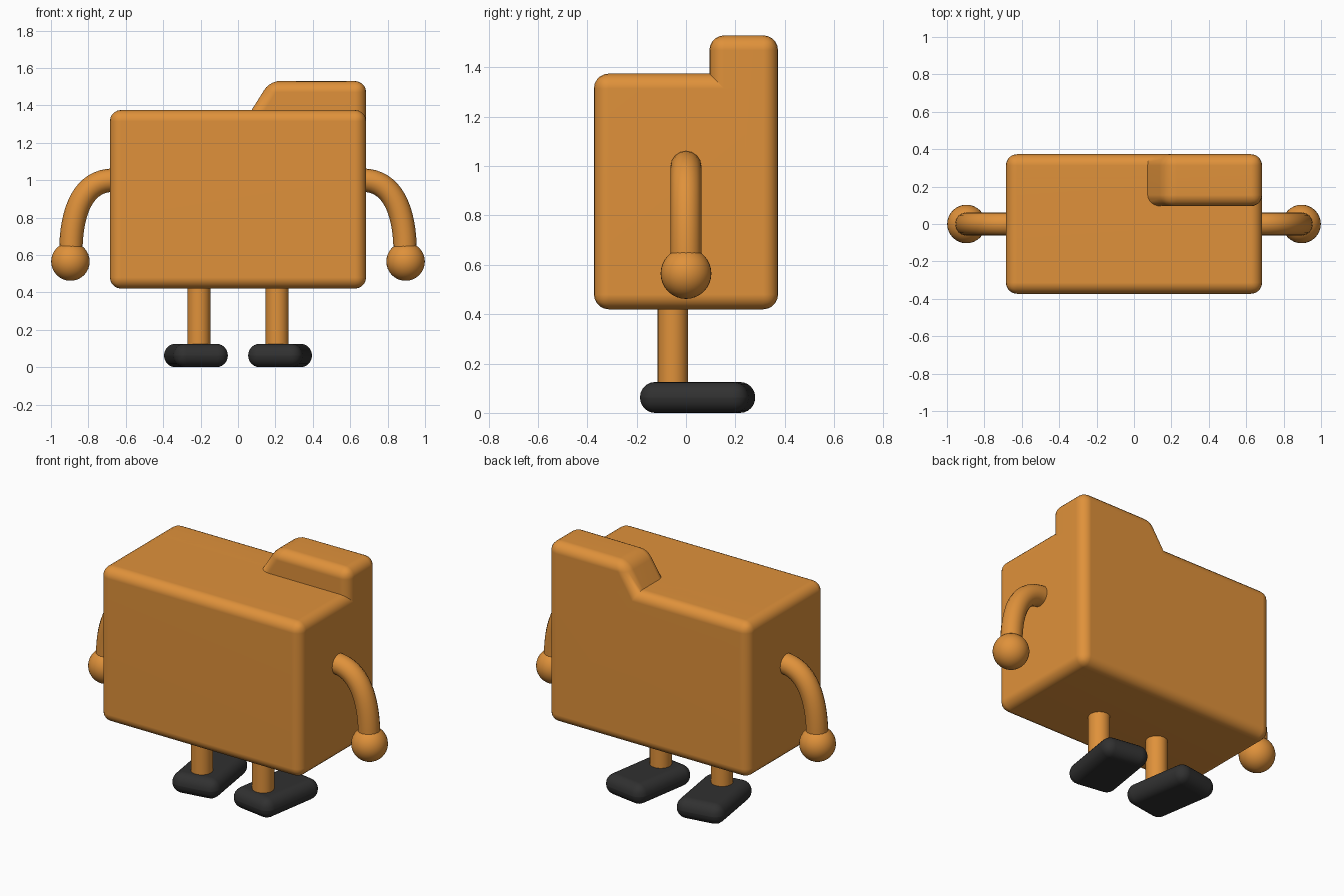
import bpy, bmesh, math
from mathutils import Matrix, Vector

if "Cube" in bpy.data.objects:
    bpy.data.objects.remove(bpy.data.objects["Cube"])


def material(name, rgb):
    m = bpy.data.materials.new(name)
    m.diffuse_color = (*rgb, 1)
    m.use_nodes = True
    m.node_tree.nodes["Principled BSDF"].inputs["Base Color"].default_value = m.diffuse_color
    return m


ORANGE = material("folder orange", (0.74, 0.285, 0.043))
BLACK = material("shoe black", (0.03, 0.03, 0.03))


def finish(ob, mat, angle=40):
    ob.data.materials.clear()
    ob.data.materials.append(mat)
    bpy.ops.object.select_all(action='DESELECT')
    ob.select_set(True)
    bpy.context.view_layer.objects.active = ob
    bpy.ops.object.shade_smooth_by_angle(angle=math.radians(angle))
    mod = ob.modifiers.new("flat faces", 'WEIGHTED_NORMAL')
    mod.keep_sharp = True


def rounded_prism(name, profile, y0, y1, radius, mat, segments=5):
    """Extrude an x-z profile along y and round every convex edge."""
    bm = bmesh.new()
    face = bm.faces.new([bm.verts.new((x, y0, z)) for x, z in profile])
    out = bmesh.ops.extrude_face_region(bm, geom=[face])
    moved = [g for g in out["geom"] if isinstance(g, bmesh.types.BMVert)]
    bmesh.ops.translate(bm, verts=moved, vec=(0, y1 - y0, 0))
    bmesh.ops.recalc_face_normals(bm, faces=bm.faces)
    bm.normal_update()
    edges = [e for e in bm.edges if e.is_convex]
    bmesh.ops.bevel(bm, geom=edges, offset=radius, offset_type='OFFSET',
                    segments=segments, profile=0.5, affect='EDGES',
                    clamp_overlap=True)
    me = bpy.data.meshes.new(name)
    bm.to_mesh(me)
    bm.free()
    ob = bpy.data.objects.new(name, me)
    bpy.context.collection.objects.link(ob)
    finish(ob, mat)
    return ob


def rect(x0, x1, z0, z1):
    return [(x0, z0), (x1, z0), (x1, z1), (x0, z1)]


# Folder body: thick front block and a back panel carrying the raised tab
W, BOTTOM, TOP, TAB = 0.685, 0.42, 1.375, 1.53
rounded_prism("body_front", rect(-W, W, BOTTOM, TOP), -0.373, 0.30, 0.06, ORANGE)
rounded_prism("body_back_with_tab",
              [(-W, BOTTOM), (W, BOTTOM), (W, TAB), (0.17, TAB), (0.073, TOP), (-W, TOP)],
              0.095, 0.373, 0.06, ORANGE)

for side, label in ((-1, "left"), (1, "right")):
    # Arm: bent tube leaving the side of the body
    curve = bpy.data.curves.new(label + "_arm", 'CURVE')
    curve.dimensions = '3D'
    curve.bevel_depth = 0.0625
    curve.bevel_resolution = 6
    curve.use_fill_caps = True
    curve.resolution_u = 16
    sp = curve.splines.new('BEZIER')
    sp.bezier_points.add(1)
    path = [((0.55, 1.0), (0.665, 1.0), (0.82, 1.0)),
            ((0.893, 0.85), (0.894, 0.61), (0.894, 0.55))]
    for bp, (hl, co, hr) in zip(sp.bezier_points, path):
        bp.handle_left_type = bp.handle_right_type = 'FREE'
        bp.handle_left = (side * hl[0], 0, hl[1])
        bp.co = (side * co[0], 0, co[1])
        bp.handle_right = (side * hr[0], 0, hr[1])
    tmp = bpy.data.objects.new("tmp", curve)
    bpy.context.collection.objects.link(tmp)
    me = bpy.data.meshes.new_from_object(
        tmp.evaluated_get(bpy.context.evaluated_depsgraph_get()))
    bpy.data.objects.remove(tmp)
    arm = bpy.data.objects.new(label + "_arm", me)
    bpy.context.collection.objects.link(arm)
    finish(arm, ORANGE)

    # Hand
    bpy.ops.mesh.primitive_uv_sphere_add(segments=32, ring_count=16, radius=0.103,
                                         location=(side * 0.896, 0, 0.565))
    hand = bpy.context.object
    hand.name = label + "_hand"
    finish(hand, ORANGE)

    # Leg
    bpy.ops.mesh.primitive_cylinder_add(vertices=32, radius=0.0615, depth=0.40,
                                        location=(side * 0.209, -0.053, 0.28))
    leg = bpy.context.object
    leg.name = label + "_leg"
    finish(leg, ORANGE)

    # Shoe: pill-edged slab turned slightly outward
    shoe = rounded_prism(label + "_shoe", rect(-0.147, 0.147, 0, 0.125),
                         -0.2225, 0.2225, 0.0615, BLACK, 6)
    shoe.location = (side * 0.225, 0.047, 0)
    shoe.rotation_euler.z = -side * math.radians(9)
